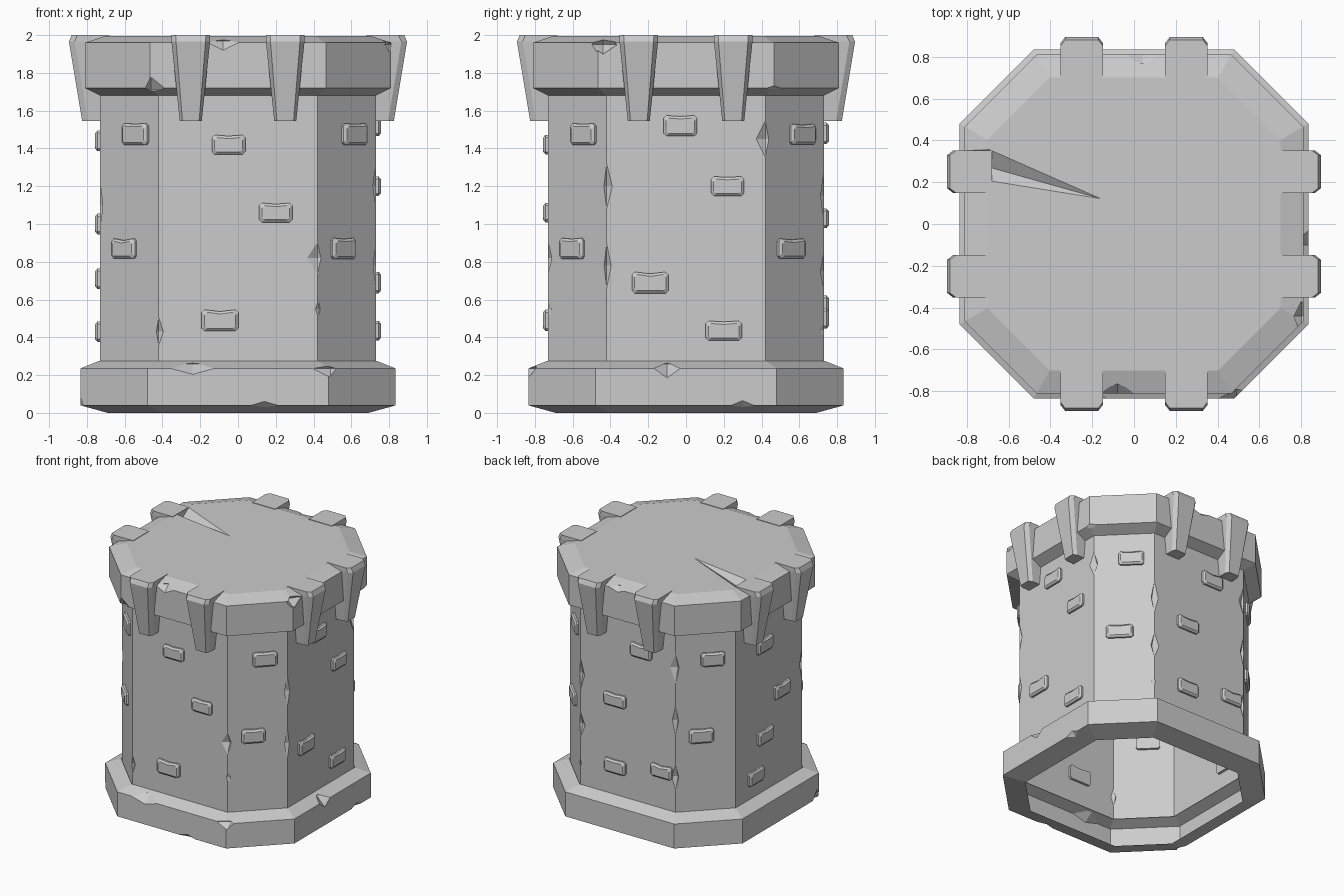
import bpy, bmesh, random
from math import pi
from mathutils import Matrix, Vector

if "Cube" in bpy.data.objects:
    bpy.data.objects.remove(bpy.data.objects["Cube"])

random.seed(4)


def new_object(name, bm):
    bmesh.ops.recalc_face_normals(bm, faces=bm.faces)
    me = bpy.data.meshes.new(name)
    bm.to_mesh(me)
    bm.free()
    ob = bpy.data.objects.new(name, me)
    bpy.context.collection.objects.link(ob)
    return ob


def loft(name, rings, matrix=Matrix()):
    """Closed solid through a stack of equal-sized point rings."""
    bm = bmesh.new()
    rows = [[bm.verts.new(matrix @ Vector(p)) for p in r] for r in rings]
    n = len(rows[0])
    for a, b in zip(rows, rows[1:]):
        for i in range(n):
            bm.faces.new((a[i], a[(i + 1) % n], b[(i + 1) % n], b[i]))
    bm.faces.new(rows[0])
    bm.faces.new(rows[-1])
    return new_object(name, bm)


def octagon(h, z):
    c = h * 0.575
    return [(x, y, z) for x, y in ((c, -h), (h, -c), (h, c), (c, h),
                                   (-c, h), (-h, c), (-h, -c), (-c, -h))]


def diamond(x, y, z, a, b, c):
    """Six corner points of an octahedral chip."""
    return [(x - a, y, z), (x + a, y, z), (x, y - b, z), (x, y + b, z), (x, y, z - c), (x, y, z + c)]


def carve(ob, chips, open_z):
    """Cut the chips away, then open the hidden end caps."""
    bm = bmesh.new()
    for pts in chips:
        bmesh.ops.convex_hull(bm, input=[bm.verts.new(p) for p in pts])
    cutter = new_object("chip_cutter", bm)
    cutter.hide_render = True
    mod = ob.modifiers.new("chips", 'BOOLEAN')
    mod.operation, mod.solver, mod.object = 'DIFFERENCE', 'EXACT', cutter
    mod.use_self = True
    dg = bpy.context.evaluated_depsgraph_get()
    me = bpy.data.meshes.new_from_object(ob.evaluated_get(dg))
    ob.modifiers.clear()
    ob.data = me
    bpy.data.objects.remove(cutter)
    bm = bmesh.new()
    bm.from_mesh(me)
    caps = [f for f in bm.faces
            if any(all(abs(v.co.z - z) < 1e-4 for v in f.verts) for z in open_z)]
    bmesh.ops.delete(bm, geom=caps, context='FACES')
    bm.to_mesh(me)
    bm.free()


# Tower wall with chipped corners
wall = loft("tower_wall", [octagon(0.73, 0.25), octagon(0.73, 1.70)])
carve(wall, [diamond(*p) for p in (
    (0.42, -0.75, 0.82, 0.09, 0.05, 0.14), (0.43, -0.75, 0.55, 0.04, 0.04, 0.12),
    (0.75, -0.42, 0.78, 0.05, 0.04, 0.2), (0.75, -0.42, 1.2, 0.05, 0.05, 0.2),
    (0.75, 0.42, 1.45, 0.05, 0.08, 0.16), (0.42, 0.75, 1.15, 0.06, 0.05, 0.22),
    (0.42, 0.75, 0.75, 0.07, 0.05, 0.17), (0.43, 0.75, 0.44, 0.04, 0.04, 0.1),
    (-0.42, 0.75, 1.42, 0.08, 0.05, 0.2), (-0.42, 0.75, 1.0, 0.05, 0.05, 0.2),
    (-0.42, 0.75, 0.55, 0.06, 0.05, 0.17), (-0.42, -0.745, 0.43, 0.04, 0.04, 0.12),
    (-0.745, -0.42, 1.1, 0.04, 0.05, 0.2))], (0.25, 1.70))

# Plinth with worn rims, hollow underneath
base = loft("base_ring", [octagon(0.69, 0), octagon(0.835, 0.04),
                          octagon(0.835, 0.235), octagon(0.735, 0.275)])
carve(base, [diamond(*p) for p in (
    (-0.24, -0.84, 0.26, 0.22, 0.08, 0.06), (0.49, -0.85, 0.235, 0.12, 0.07, 0.06),
    (0.84, -0.10, 0.26, 0.08, 0.11, 0.08), (0.84, 0.30, 0.02, 0.05, 0.12, 0.05),
    (0.14, -0.84, 0.03, 0.12, 0.04, 0.035), (-0.84, -0.46, 0.04, 0.05, 0.06, 0.08))],
    (0.0, 0.275))

# Crown with chips and a long crack in the roof
crown = loft("crown", [octagon(0.72, 1.675), octagon(0.81, 1.72),
                       octagon(0.81, 1.96), octagon(0.70, 1.996)])
carve(crown, [diamond(*p) for p in (
    (-0.46, -0.82, 1.71, 0.1, 0.06, 0.08), (0.22, -0.82, 1.71, 0.1, 0.04, 0.035),
    (0.80, -0.44, 1.95, 0.06, 0.09, 0.06), (0.82, 0.56, 1.71, 0.09, 0.18, 0.06),
    (-0.08, -0.82, 1.97, 0.12, 0.06, 0.06), (0.04, 0.82, 1.97, 0.12, 0.06, 0.04))]
    + [[(-0.9, 0.50, 2.03), (-0.9, 0.20, 2.03), (-0.12, 0.11, 2.0), (-0.9, 0.33, 1.92)]],
    (1.675,))


def corbel_ring(w, f, out, z):
    return [(-w, -0.68, z), (-w, -out + 0.03, z), (-f, -out, z),
            (f, -out, z), (w, -out + 0.03, z), (w, -0.68, z)]


# Two tapered corbels on each main side
for k in range(4):
    for u in (-0.25, 0.25):
        loft("corbel", [corbel_ring(0.058, 0.044, 0.825, 1.545),
                        corbel_ring(0.102, 0.078, 0.895, 1.965),
                        corbel_ring(0.102, 0.08, 0.88, 2.0)],
             Matrix.Rotation(k * pi / 2, 4, 'Z') @ Matrix.Translation((u, 0, 0)))


def brick_ring(w, h, d, sag):
    c = 0.014
    return [(-w + c, -d, -h), (w - c, -d, -h), (w, -d, c - h), (w, -d, h - c),
            (w - c, -d, h), (0, -d, h - sag), (c - w, -d, h), (-w, -d, h - c), (-w, -d, c - h)]


# Raised bricks: quarter turn -> (sideways, height) positions
diagonal = [(0.053, 1.475), (-0.032, 0.87)]
bricks = {0: [(-0.05, 1.42), (0.20, 1.06), (-0.095, 0.49)],
          1: [(-0.03, 1.52), (0.22, 1.20), (-0.19, 0.69), (0.20, 0.435)],
          2: [(0.12, 1.48), (-0.11, 1.03), (-0.11, 0.50), (0.30, 0.57)],
          3: [(-0.06, 1.44), (0.16, 1.00), (-0.05, 0.71), (-0.17, 0.43)],
          0.5: diagonal, 1.5: diagonal, 2.5: diagonal, 3.5: diagonal}
for k, spots in bricks.items():
    d = 0.73 if k == int(k) else 0.813
    for u, z in spots:
        w, h = random.uniform(0.086, 0.098), random.uniform(0.051, 0.058)
        sag = random.uniform(0.002, 0.012)
        loft("brick", [brick_ring(w, h, d - 0.02, sag), brick_ring(w, h, d + 0.014, sag),
                       brick_ring(w - 0.014, h - 0.014, d + 0.026, sag)],
             Matrix.Rotation(k * pi / 2, 4, 'Z') @ Matrix.Translation((u, 0, z)))
